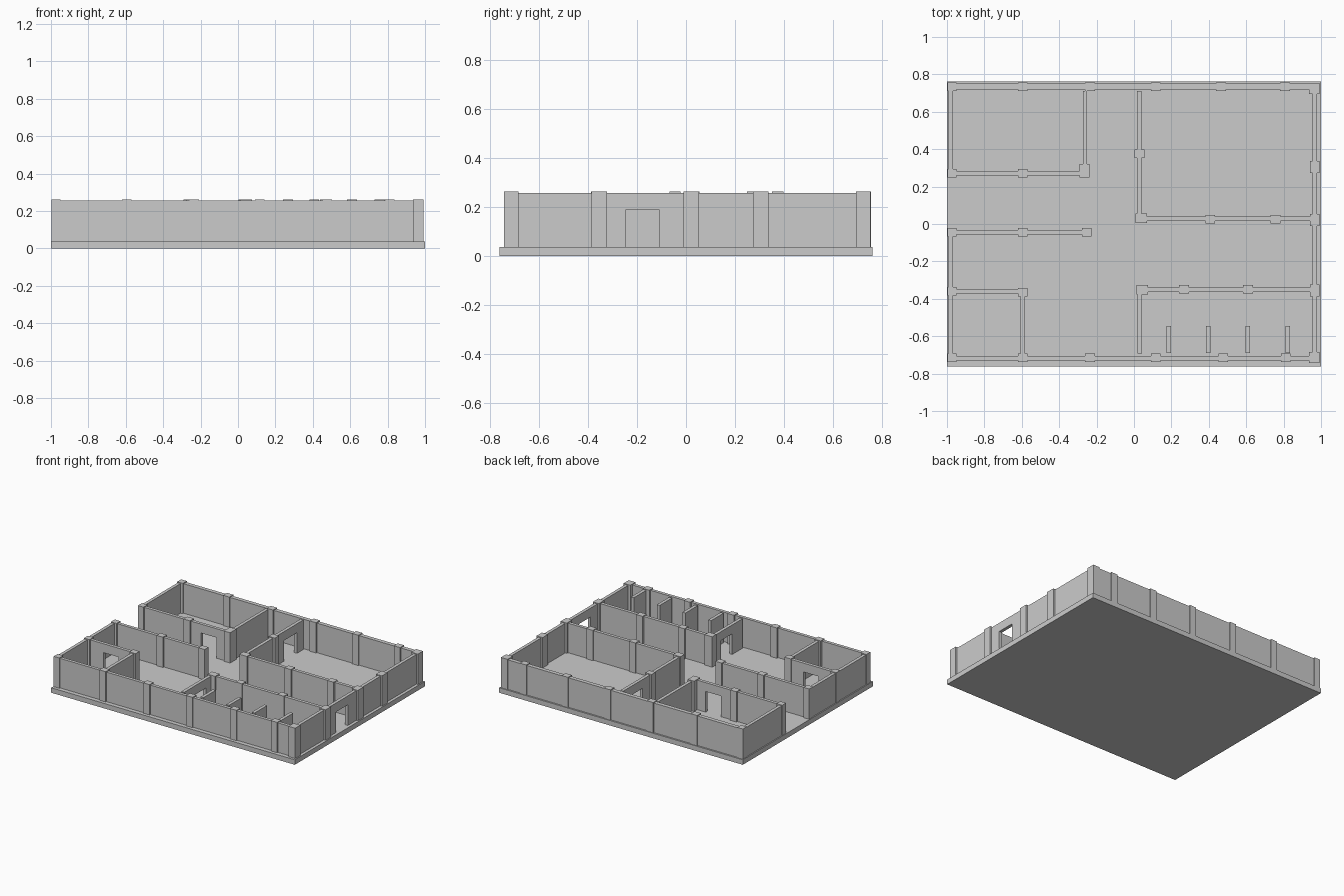
import bpy

if "Cube" in bpy.data.objects:
    bpy.data.objects.remove(bpy.data.objects["Cube"])

SLAB, WALL, PIER, DOOR = 0.037, 0.256, 0.262, 0.19


def add_boxes(name, boxes):
    """One mesh made of axis-aligned boxes (x0, x1, y0, y1, z0, z1)."""
    verts, faces = [], []
    for x0, x1, y0, y1, z0, z1 in boxes:
        b = len(verts)
        for z in (z0, z1):
            verts += [(x0, y0, z), (x1, y0, z), (x1, y1, z), (x0, y1, z)]
        faces += [(b + 3, b + 2, b + 1, b), (b + 4, b + 5, b + 6, b + 7)]
        faces += [(b + i, b + (i + 1) % 4, b + 4 + (i + 1) % 4, b + 4 + i) for i in range(4)]
    me = bpy.data.meshes.new(name)
    me.from_pydata(verts, [], faces)
    ob = bpy.data.objects.new(name, me)
    bpy.context.collection.objects.link(ob)
    return ob


def wall(name, axis, c, a, b, door=None, t=0.024):
    """Straight wall along axis at offset c from a to b, with an optional doorway."""
    if door:
        spans = [(a, door[0], SLAB, WALL), (door[0], door[1], DOOR, WALL), (door[1], b, SLAB, WALL)]
    else:
        spans = [(a, b, SLAB, WALL)]
    h = t / 2
    add_boxes(name, [(p, q, c - h, c + h, z0, z1) if axis == 'x' else
                     (c - h, c + h, p, q, z0, z1) for p, q, z0, z1 in spans])


def piers(name, points, sx=0.052, sy=0.046):
    """Row of square pillars slightly proud of the walls."""
    add_boxes(name, [(x - sx / 2, x + sx / 2, y - sy / 2, y + sy / 2, SLAB, PIER)
                     for x, y in points])


# Floor slab
add_boxes("floor_slab", [(-1, 1, -0.762, 0.762, 0, SLAB)])

# Outer walls
wall("back_wall", 'x', 0.735, -0.99, 0.98, t=0.03)
wall("front_wall", 'x', -0.718, -0.99, 0.98)
wall("right_wall", 'y', 0.966, -0.73, 0.75, (-0.245, -0.11))
wall("left_wall_rear", 'y', -0.98, 0.26, 0.75)
wall("left_wall_front", 'y', -0.98, -0.73, -0.033)

# Inner walls
wall("rear_left_room_wall", 'x', 0.272, -0.99, -0.25, (-0.485, -0.36))
wall("rear_left_room_side", 'y', -0.262, 0.26, 0.712)
wall("corridor_wall", 'x', -0.045, -0.99, -0.24)
wall("small_room_wall", 'x', -0.36, -0.99, -0.583, (-0.845, -0.72))
wall("small_room_side", 'y', -0.595, -0.715, -0.35)
wall("rear_right_room_side", 'y', 0.028, 0.015, 0.712, (0.485, 0.635))
wall("rear_right_room_wall", 'x', 0.028, 0.016, 0.965)
wall("stall_room_wall", 'x', -0.352, 0.02, 0.965)
wall("stall_room_side", 'y', 0.032, -0.693, -0.34, (-0.57, -0.44))

# Stall partitions
add_boxes("stall_partitions", [(x - 0.012, x + 0.012, -0.69, -0.545, SLAB, WALL)
                               for x in (0.187, 0.398, 0.609, 0.822)])

# Pillars on the outer walls
piers("back_pillars", [(x, 0.734) for x in (-0.595, -0.235, 0.117, 0.465, 0.807)])
piers("front_pillars", [(x, -0.715) for x in (-0.595, -0.235, 0.117, 0.477, 0.812)])
piers("left_pillars", [(-0.973, y) for y in (0.272, -0.045, -0.36, -0.715, 0.733)], 0.046)
piers("right_pillars", [(0.966, y) for y in (-0.355, 0.022, 0.305)], 0.05, 0.064)
piers("right_corner_pillars", [(0.963, -0.714), (0.963, 0.725)], 0.055, 0.06)

# Pillars on the inner walls
piers("left_inner_pillars", [(-0.595, 0.272), (-0.595, -0.045), (-0.252, -0.045), (-0.595, -0.365)])
piers("rear_room_corner_pillar", [(-0.265, 0.285)], 0.052, 0.072)
piers("right_inner_pillars", [(0.407, 0.026), (0.757, 0.026), (0.267, -0.348), (0.61, -0.348), (0.03, 0.375)])
piers("right_room_corner_pillars", [(0.038, 0.03), (0.045, -0.352)], 0.062, 0.05)
